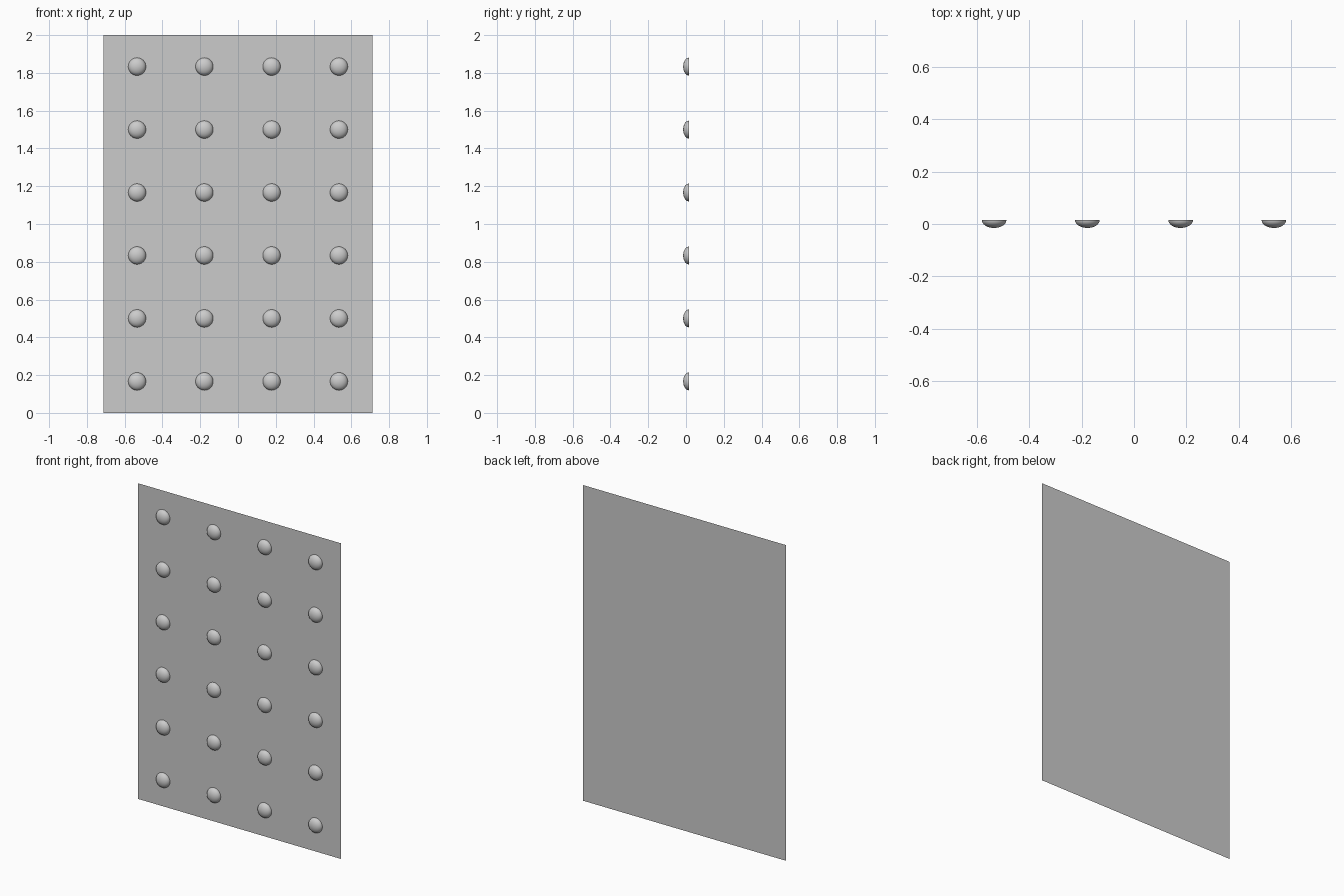
import bpy
import bmesh
from mathutils import Matrix

WIDTH, HEIGHT = 1.425, 2.0
COLUMNS, ROWS = 4, 6
RADIUS, DEPTH = 0.047, 0.03
BACK_Y = DEPTH / 2

cube = bpy.data.objects.get("Cube")
if cube:
    bpy.data.objects.remove(cube, do_unlink=True)

# One plain grey for the whole panel
grey = bpy.data.materials.new("plain grey")
grey.use_nodes = True
grey.diffuse_color = (0.6, 0.6, 0.6, 1)
grey.node_tree.nodes["Principled BSDF"].inputs["Base Color"].default_value = grey.diffuse_color


def finish(bm, name):
    mesh = bpy.data.meshes.new(name)
    bm.to_mesh(mesh)
    bm.free()
    mesh.materials.append(grey)
    return mesh


def place(name, mesh, location):
    obj = bpy.data.objects.new(name, mesh)
    obj.location = location
    bpy.context.collection.objects.link(obj)


# Flat backing sheet facing the front
bm = bmesh.new()
x = WIDTH / 2
bm.faces.new([bm.verts.new(p) for p in
              ((-x, 0, 0), (x, 0, 0), (x, 0, HEIGHT), (-x, 0, HEIGHT))])
place("panel_sheet", finish(bm, "panel_sheet"), (0, BACK_Y, 0))

# Shallow half-dome stud: rounded towards the front, open against the sheet
bm = bmesh.new()
bmesh.ops.create_uvsphere(bm, u_segments=32, v_segments=16, radius=1)
bmesh.ops.delete(bm, geom=[v for v in bm.verts if v.co.z < -0.001], context='VERTS')
bmesh.ops.scale(bm, vec=(RADIUS, RADIUS, DEPTH), verts=bm.verts)
bmesh.ops.rotate(bm, matrix=Matrix.Rotation(1.570796, 3, 'X'), verts=bm.verts)
for face in bm.faces:
    face.smooth = True
stud = finish(bm, "stud")

# Even grid of studs, half a spacing in from each edge
for row in range(ROWS):
    for col in range(COLUMNS):
        place(f"stud_row{row + 1}_column{col + 1}", stud,
              (((col + 0.5) / COLUMNS - 0.5) * WIDTH, BACK_Y,
               (row + 0.5) / ROWS * HEIGHT))
